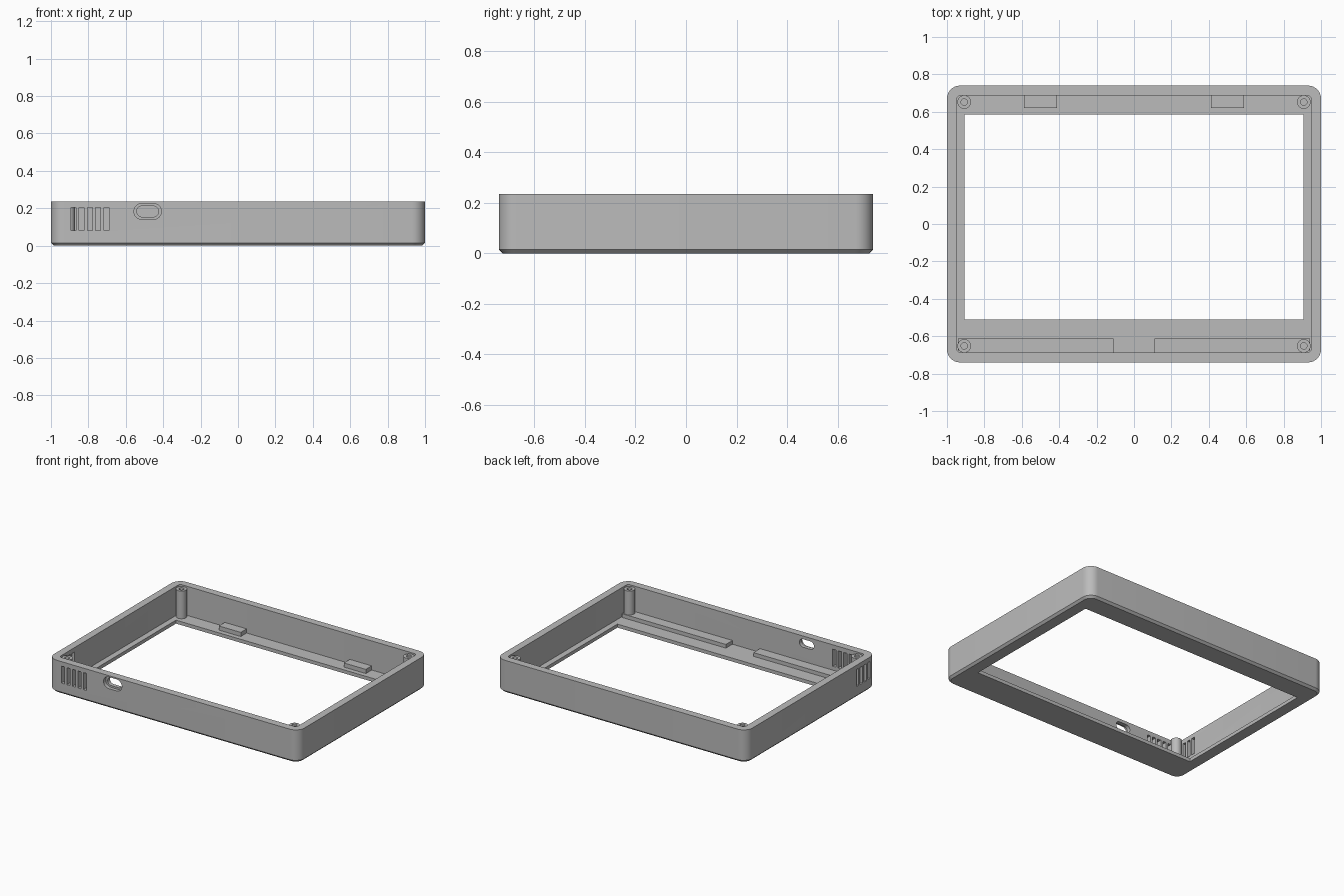
import bpy
import bmesh
from math import cos, sin, pi, radians
from mathutils import Matrix

cube = bpy.data.objects.get("Cube")
if cube:
    bpy.data.objects.remove(cube, do_unlink=True)

grey = bpy.data.materials.new("matte_grey")
grey.use_nodes = True
grey.diffuse_color = (0.5, 0.5, 0.5, 1)
grey.node_tree.nodes["Principled BSDF"].inputs["Base Color"].default_value = grey.diffuse_color

HX, HY, HEIGHT = 1.0, 0.74, 0.235
WALL, FLOOR, CHAMFER, CORNER = 0.053, 0.025, 0.015, 0.07


def rounded_rect(hx, hy, r, steps=8):
    """Outline of a rectangle with rounded corners, counter-clockwise."""
    pts = []
    for i, (sx, sy) in enumerate(((1, 1), (-1, 1), (-1, -1), (1, -1))):
        for k in range(steps + 1):
            a = (i + k / steps) * pi / 2
            pts.append((sx * (hx - r) + r * cos(a), sy * (hy - r) + r * sin(a)))
    return pts


def loft(name, layers, matrix=Matrix()):
    """Closed solid through matching outlines given as (outline, z)."""
    bm = bmesh.new()
    rings = [[bm.verts.new((x, y, z)) for x, y in outline] for outline, z in layers]
    n = len(rings[0])
    for low, high in zip(rings, rings[1:]):
        for i in range(n):
            j = (i + 1) % n
            bm.faces.new((low[i], low[j], high[j], high[i]))
    bm.faces.new(rings[0][::-1])
    bm.faces.new(rings[-1])
    bm.transform(matrix)
    bmesh.ops.recalc_face_normals(bm, faces=bm.faces)
    mesh = bpy.data.meshes.new(name)
    bm.to_mesh(mesh)
    bm.free()
    mesh.materials.append(grey)
    obj = bpy.data.objects.new(name, mesh)
    bpy.context.collection.objects.link(obj)
    return obj


def box(name, x0, x1, y0, y1, z0, z1):
    outline = [(x0, y0), (x1, y0), (x1, y1), (x0, y1)]
    return loft(name, [(outline, z0), (outline, z1)])


def activate(obj):
    bpy.ops.object.select_all(action='DESELECT')
    obj.select_set(True)
    bpy.context.view_layer.objects.active = obj


def cut(target, cutter):
    mod = target.modifiers.new("cut", 'BOOLEAN')
    mod.operation = 'DIFFERENCE'
    mod.solver = 'EXACT'
    mod.object = cutter
    activate(target)
    bpy.ops.object.modifier_apply(modifier=mod.name)
    bpy.data.objects.remove(cutter, do_unlink=True)


# Bezel shell with a chamfered lower edge
outer = rounded_rect(HX, HY, CORNER)
lower = rounded_rect(HX - CHAMFER, HY - CHAMFER, CORNER - CHAMFER)
shell = loft("bezel_shell", [(lower, 0), (outer, CHAMFER), (outer, HEIGHT)])

# Hollow inside and screen window
inner = rounded_rect(HX - WALL, HY - WALL, 0.02)
cut(shell, loft("cavity", [(inner, FLOOR), (inner, 0.4)]))
cut(shell, box("window", -0.905, 0.905, -0.51, 0.585, -0.1, 0.1))

# Vent slots around the front right corner
for i in range(5):
    x = -0.88 + i * 0.044
    cut(shell, box("slot", x - 0.013, x + 0.013, -0.8, -0.67, 0.08, 0.203))
for i in range(4):
    y = -0.66 + i * 0.044
    cut(shell, box("slot", -1.1, -0.93, y - 0.013, y + 0.013, 0.08, 0.203))

# Cable port: through hole with a shallow wider recess
for half_x, half_z, depth in ((0.073, 0.042, 0.025), (0.058, 0.029, 0.1)):
    stadium = rounded_rect(half_x, half_z, half_z - 0.001)
    place = Matrix.Translation((-0.483, -HY, 0.183)) @ Matrix.Rotation(radians(90), 4, 'X')
    cut(shell, loft("port", [(stadium, -depth), (stadium, 0.1)], place))

# Hollow screw posts in the corners
for sx, side in ((-1, "right"), (1, "left")):
    for sy, end in ((-1, "front"), (1, "back")):
        spot = Matrix.Translation((sx * 0.908, sy * 0.652, 0))
        ring = [(cos(k * pi / 16), sin(k * pi / 16)) for k in range(32)]
        wide = [(0.036 * x, 0.036 * y) for x, y in ring]
        bore = [(0.017 * x, 0.017 * y) for x, y in ring]
        post = loft(f"{end}_{side}_screw_post", [(wide, FLOOR - 0.005), (wide, 0.225)], spot)
        cut(post, loft("bore", [(bore, 0.06), (bore, 0.3)], spot))
        activate(post)
        bpy.ops.object.shade_smooth_by_angle(angle=radians(30))

    # Support ledges on the floor
    a, b = sorted((sx * 0.11, sx * 0.94))
    box(f"front_{side}_ledge", a, b, -0.69, -0.612, FLOOR - 0.005, 0.052)
    a, b = sorted((sx * 0.412, sx * 0.587))
    box(f"back_{side}_pad", a, b, 0.62, 0.69, FLOOR - 0.005, 0.055)

activate(shell)
bpy.ops.object.shade_smooth_by_angle(angle=radians(30))
